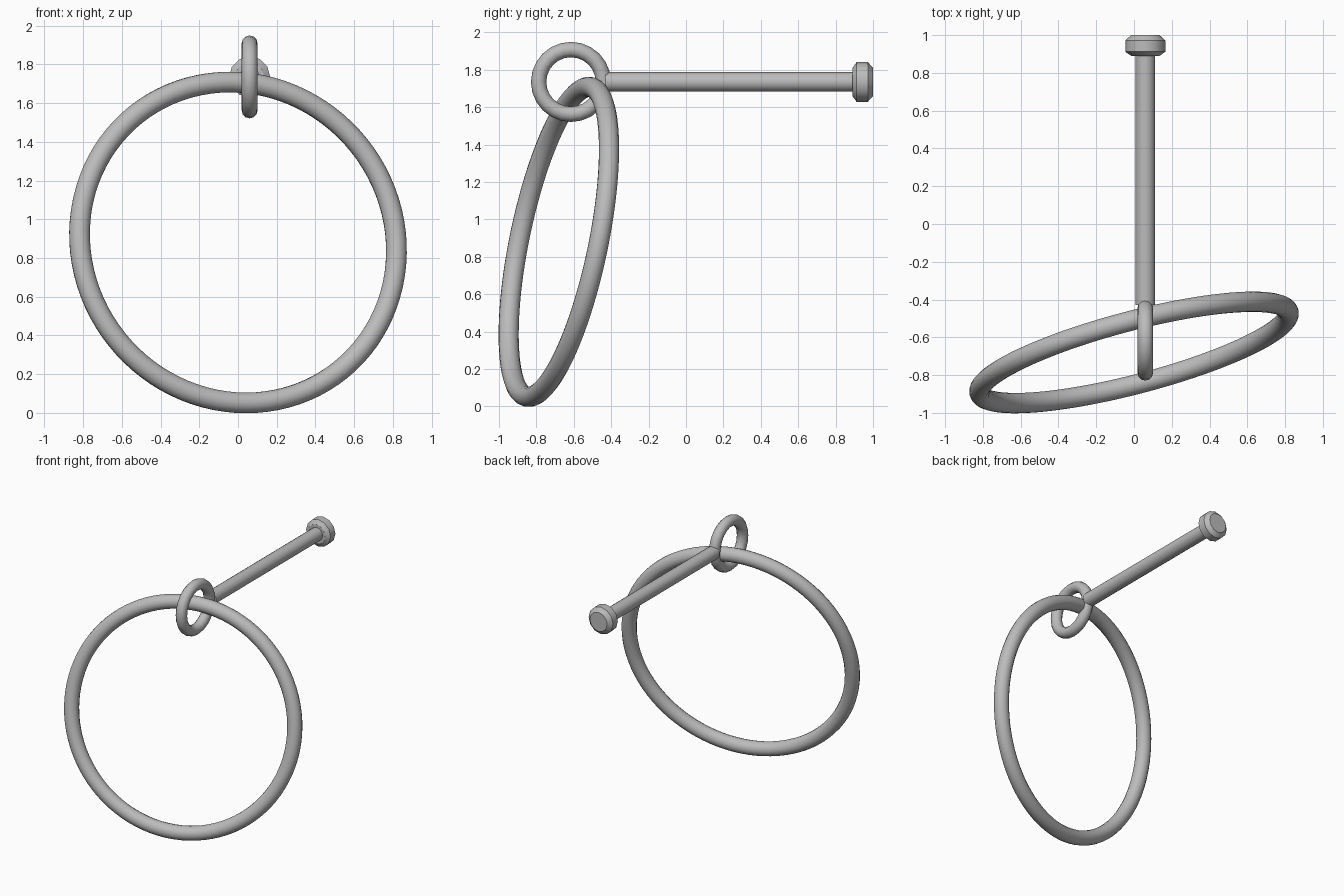
import bpy
import math
from mathutils import Vector

cube = bpy.data.objects.get("Cube")
if cube:
    bpy.data.objects.remove(cube, do_unlink=True)

steel = bpy.data.materials.new("grey steel")
steel.use_nodes = True
GREY = (0.5, 0.5, 0.5, 1)
steel.diffuse_color = GREY
steel.node_tree.nodes["Principled BSDF"].inputs["Base Color"].default_value = GREY


def finish(name, angle):
    ob = bpy.context.object
    ob.name = ob.data.name = name
    ob.data.materials.append(steel)
    bpy.ops.object.shade_smooth_by_angle(angle=math.radians(angle))
    return ob


def ring(name, center, normal, radius, tube, segments, sides):
    turn = Vector((0, 0, 1)).rotation_difference(Vector(normal).normalized())
    bpy.ops.mesh.primitive_torus_add(
        location=center, rotation=turn.to_euler(), major_radius=radius,
        minor_radius=tube, major_segments=segments, minor_segments=sides)
    return finish(name, 60)


def lathe_y(name, center, profile, sides, angle):
    """Closed solid turned about the y axis from (radius, y) pairs."""
    verts, faces = [], []
    for r, y in profile:
        for i in range(sides):
            a = math.tau * i / sides
            verts.append((r * math.cos(a), y, r * math.sin(a)))
    for k in range(len(profile) - 1):
        for i in range(sides):
            j = (i + 1) % sides
            faces.append((k * sides + i, (k + 1) * sides + i,
                          (k + 1) * sides + j, k * sides + j))
    faces.append(tuple(range(sides)))
    faces.append(tuple(reversed(range(len(verts) - sides, len(verts)))))
    mesh = bpy.data.meshes.new(name)
    mesh.from_pydata(verts, [], faces)
    ob = bpy.data.objects.new(name, mesh)
    ob.location = center
    bpy.context.collection.objects.link(ob)
    bpy.ops.object.select_all(action="DESELECT")
    ob.select_set(True)
    bpy.context.view_layer.objects.active = ob
    return finish(name, angle)


AXIS_X, AXIS_Z = 0.06, 1.735

# Large hanging ring, tilted and swung to one side
ring("large_ring", (0, -0.68, 0.88), (-0.249, 0.948, -0.197), 0.845, 0.054, 96, 16)

# Small eye ring at the end of the rod
ring("eye_ring", (AXIS_X, -0.615, AXIS_Z), (1, 0, 0), 0.173, 0.041, 24, 12)

# Straight rod and its bevelled end cap
lathe_y("rod", (AXIS_X, 0, AXIS_Z), [(0.052, -0.43), (0.052, 0.92)], 16, 40)
lathe_y("end_cap", (AXIS_X, 0, AXIS_Z),
        [(0.075, 0.89), (0.106, 0.912), (0.106, 0.972), (0.075, 1.0)], 12, 35)
